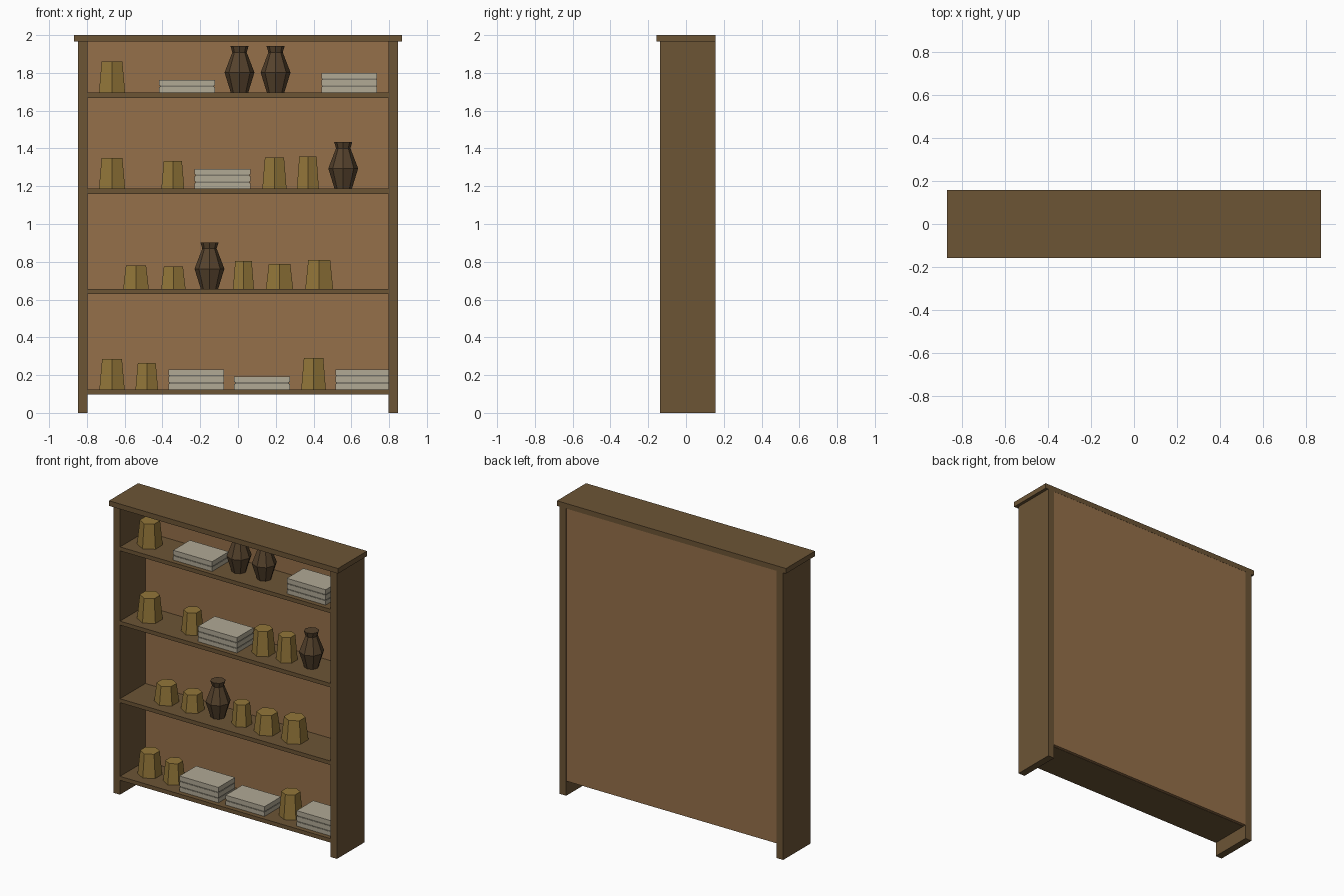
import bpy, bmesh, math

if "Cube" in bpy.data.objects:
    bpy.data.objects.remove(bpy.data.objects["Cube"])


def material(name, r, g, b):
    m = bpy.data.materials.new(name)
    m.diffuse_color = (r, g, b, 1)
    m.use_nodes = True
    m.node_tree.nodes["Principled BSDF"].inputs["Base Color"].default_value = m.diffuse_color
    return m


WOOD = material("dark wood", 0.150, 0.089, 0.036)
PANEL = material("light wood", 0.300, 0.162, 0.067)
GOLD = material("ochre clay", 0.292, 0.182, 0.041)
CLAY = material("brown clay", 0.092, 0.055, 0.026)
LINEN = material("pale linen", 0.440, 0.398, 0.300)
FOLD = material("grey fold", 0.205, 0.190, 0.145)


def finish(name, bm, mat):
    bmesh.ops.recalc_face_normals(bm, faces=bm.faces)
    mesh = bpy.data.meshes.new(name)
    bm.to_mesh(mesh)
    bm.free()
    mesh.materials.append(mat)
    obj = bpy.data.objects.new(name, mesh)
    bpy.context.collection.objects.link(obj)
    return obj


def box(name, x0, x1, y0, y1, z0, z1, mat):
    bm = bmesh.new()
    bmesh.ops.create_cube(bm, size=1)
    for v in bm.verts:
        v.co = ((x0 + x1) / 2 + v.co.x * (x1 - x0),
                (y0 + y1) / 2 + v.co.y * (y1 - y0),
                (z0 + z1) / 2 + v.co.z * (z1 - z0))
    return finish(name, bm, mat)


def turned(name, x, z, profile, sides, mat):
    """Faceted vessel from (radius, height) rings, one corner facing front."""
    bm = bmesh.new()
    rings = []
    for r, h in profile:
        angles = [math.tau * i / sides - math.pi / 2 for i in range(sides)]
        rings.append([bm.verts.new((x + r * math.cos(a), r * math.sin(a), z + h))
                      for a in angles])
    for low, high in zip(rings, rings[1:]):
        for i in range(sides):
            j = (i + 1) % sides
            bm.faces.new((low[i], low[j], high[j], high[i]))
    bm.faces.new(rings[0][::-1])
    bm.faces.new(rings[-1])
    return finish(name, bm, mat)


def pot(x, z, radius, height):
    turned("pot", x, z, [(radius, 0), (radius * 0.79, height)], 6, GOLD)


def vase(x, z):
    turned("vase", x, z, [(0.046, 0), (0.079, 0.107), (0.038, 0.214), (0.048, 0.247)], 8, CLAY)


def stack(x, z, count):
    slab, gap, w, d, y = 0.029, 0.009, 0.147, 0.09, -0.015
    for i in range(count):
        b = z + i * (slab + gap)
        box("folded_cloth", x - w, x + w, y - d, y + d, b, b + slab, LINEN)
        if i:
            box("cloth_fold", x - w + 0.003, x + w - 0.003, y - d + 0.003, y + d - 0.003,
                b - gap, b, FOLD)


# Case: top board, two sides, back panel
FRONT, BACK, INNER = -0.138, 0.157, 0.797
box("top_board", -0.867, 0.867, -0.157, BACK, 1.965, 2.0, WOOD)
for s in (-1, 1):
    xs = sorted((s * INNER, s * 0.846))
    box("side_board", *xs, FRONT, BACK, 0, 1.965, WOOD)
box("back_panel", -INNER, INNER, 0.137, BACK - 0.001, 0.10, 1.965, PANEL)

# Shelves
SHELF_TOPS = (0.125, 0.656, 1.187, 1.695)
for top in SHELF_TOPS:
    box("shelf", -INNER, INNER, FRONT + 0.001, 0.137, top - 0.027, top, WOOD)

# Shelf contents, bottom shelf first: pots (x, radius, height)
POTS = (
    [(-0.667, 0.077, 0.159), (-0.483, 0.069, 0.140), (0.40, 0.075, 0.165)],
    [(-0.54, 0.078, 0.125), (-0.342, 0.074, 0.118), (0.029, 0.064, 0.147),
     (0.22, 0.083, 0.132), (0.43, 0.085, 0.153)],
    [(-0.667, 0.080, 0.163), (-0.345, 0.070, 0.147), (0.193, 0.074, 0.165),
     (0.37, 0.067, 0.170)],
    [(-0.667, 0.080, 0.165)],
)
VASES = ([], [-0.151], [0.557], [0.008, 0.199])
STACKS = ([(-0.222, 3), (0.127, 2), (0.664, 3)], [], [(-0.082, 3)], [(-0.27, 2), (0.59, 3)])
for z, pots, vases, stacks in zip(SHELF_TOPS, POTS, VASES, STACKS):
    for x, r, h in pots:
        pot(x, z, r, h)
    for x in vases:
        vase(x, z)
    for x, n in stacks:
        stack(x, z, n)
